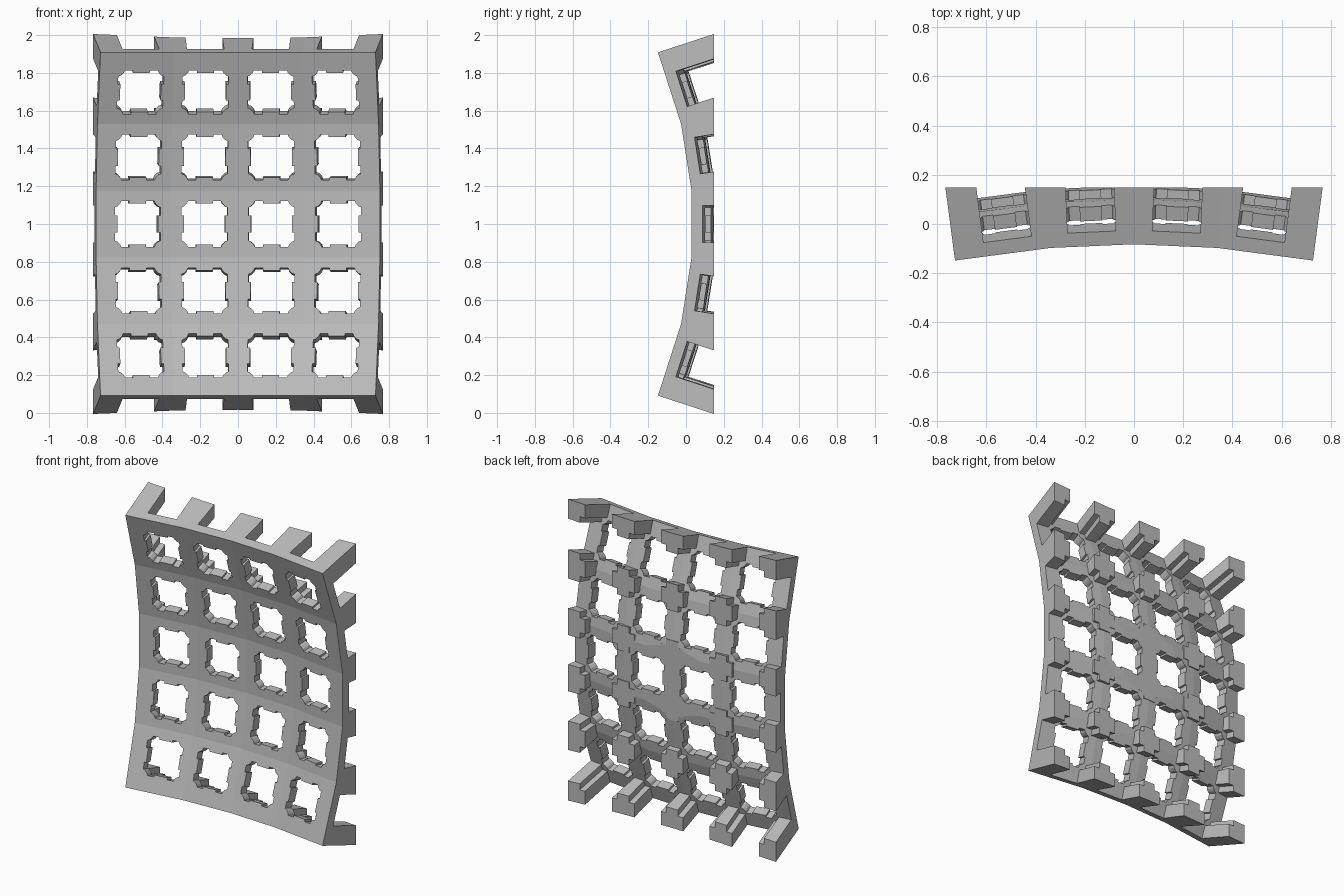
import bpy, bmesh
from math import sin, cos, tan, radians
from mathutils import Matrix, Vector

cube = bpy.data.objects.get("Cube")
if cube:
    bpy.data.objects.remove(cube, do_unlink=True)

# Main dimensions
COLS, ROWS = 4, 5
PITCH, MARGIN = 0.355, 0.045
COL_STEP, ROW_STEP = radians(5), radians(9)
COL_R = PITCH / 2 / tan(COL_STEP / 2)
ROW_R = PITCH / 2 / tan(ROW_STEP / 2)
FRONT_Y, BACK_Y = 0.093, 0.148
PLATE = 0.06
END = PITCH / 2 + MARGIN

grey = bpy.data.materials.new("light grey")
grey.use_nodes = True
grey.diffuse_color = (0.5, 0.5, 0.5, 1)
grey.node_tree.nodes["Principled BSDF"].inputs["Base Color"].default_value = (0.5, 0.5, 0.5, 1)


def make_object(name, bm):
    bmesh.ops.recalc_face_normals(bm, faces=bm.faces)
    mesh = bpy.data.meshes.new(name)
    bm.to_mesh(mesh)
    bm.free()
    mesh.materials.append(grey)
    obj = bpy.data.objects.new(name, mesh)
    bpy.context.collection.objects.link(obj)
    return obj


def cell_matrix(c, r):
    """Frame of one cell: x across, y into the panel, z up the panel."""
    a = (c - (COLS - 1) / 2) * COL_STEP
    b = (r - (ROWS - 1) / 2) * ROW_STEP
    return (Matrix.Translation((0, FRONT_Y - COL_R, 1)) @ Matrix.Rotation(-a, 4, 'Z')
            @ Matrix.Translation((0, COL_R - ROW_R, 0)) @ Matrix.Rotation(b, 4, 'X')
            @ Matrix.Translation((0, ROW_R, 0)))


def add_prism(bm, outline, y0, y1, matrix):
    lo = [bm.verts.new(matrix @ Vector((x, y0, z))) for x, z in outline]
    hi = [bm.verts.new(matrix @ Vector((x, y1, z))) for x, z in outline]
    bm.faces.new(lo)
    bm.faces.new(hi[::-1])
    for i in range(len(lo)):
        j = (i + 1) % len(lo)
        bm.faces.new((lo[j], lo[i], hi[i], hi[j]))


# Vertical profile as (forward drop, height, end slope)
profile = []
for k in range(ROWS + 1):
    n = k - ROWS / 2
    s = 1 if n > 0 else -1
    if k in (0, ROWS):
        b = (ROWS - 1) / 2 * ROW_STEP
        drop = ROW_R * (1 - cos(b)) + END * sin(b)
        profile.append((drop, s * (ROW_R * sin(b) + END * cos(b)), s * tan(b)))
    else:
        rad = ROW_R / cos(ROW_STEP / 2)
        profile.append((ROW_R - rad * cos(n * ROW_STEP), rad * sin(n * ROW_STEP), 0))

# Solid body: faceted dish in front, flat behind
bm = bmesh.new()
front, back = [], []
for k in range(COLS + 1):
    n = k - COLS / 2
    side = 1 if n > 0 else -1
    fcol, bcol = [], []
    for drop, z, slope in profile:
        d = COL_R - drop
        if k in (0, COLS):
            t = side * (COLS - 1) / 2 * COL_STEP
            u, spread = side * END, 1
        else:
            t, u, spread = n * COL_STEP, 0, cos(COL_STEP / 2)
            d /= spread
        x = u * cos(t) + d * sin(t)
        y = d * cos(t) - u * sin(t) + FRONT_Y - COL_R
        run = (BACK_Y - y) / cos(t)
        fcol.append(bm.verts.new((x, y, z + 1)))
        bcol.append(bm.verts.new((x + run * sin(t), BACK_Y, z + 1 + run * spread * slope)))
    front.append(fcol)
    back.append(bcol)
for c in range(COLS):
    for r in range(ROWS):
        for g in (front, back):
            bm.faces.new((g[c][r], g[c + 1][r], g[c + 1][r + 1], g[c][r + 1]))
    for r in (0, ROWS):
        bm.faces.new((front[c][r], front[c + 1][r], back[c + 1][r], back[c][r]))
for r in range(ROWS):
    for c in (0, COLS):
        bm.faces.new((front[c][r], front[c][r + 1], back[c][r + 1], back[c][r]))
panel = make_object("lattice_panel", bm)

# Window outline: stepped corners and a shallow tab on each side
quarter = [(0.109, -0.045), (0.109, 0.045), (0.122, 0.045), (0.122, 0.088),
           (0.108, 0.094), (0.094, 0.108), (0.088, 0.122), (0.045, 0.122)]
window = []
for q in range(4):
    for x, z in quarter:
        for _ in range(q):
            x, z = -z, x
        window.append((x, z))

# Cutters: one cross-shaped rear pocket per cell, and all windows together
cutters = []
P, A = 0.137, 0.098
holes = bmesh.new()
for c in range(COLS):
    for r in range(ROWS):
        m = cell_matrix(c, r)
        rt = 0.35 if c == COLS - 1 else 0.2
        lf = 0.35 if c == 0 else 0.2
        up = 0.35 if r == ROWS - 1 else 0.2
        dn = 0.35 if r == 0 else 0.2
        cross = [(rt, -A), (rt, A), (P, A), (P, P), (A, P), (A, up), (-A, up), (-A, P),
                 (-P, P), (-P, A), (-lf, A), (-lf, -A), (-P, -A), (-P, -P), (-A, -P),
                 (-A, -dn), (A, -dn), (A, -P), (P, -P), (P, -A)]
        bm = bmesh.new()
        add_prism(bm, cross, PLATE, 0.5, m)
        cutters.append(make_object("pocket_cutter", bm))
        add_prism(holes, window, -0.1, 0.4, m)
cutters.append(make_object("window_cutter", holes))

for cutter in cutters:
    cutter.hide_render = True
    mod = panel.modifiers.new("cut", 'BOOLEAN')
    mod.operation = 'DIFFERENCE'
    mod.solver = 'EXACT'
    mod.object = cutter

# Bake the cuts and drop the cutters
bpy.context.view_layer.update()
baked = bpy.data.meshes.new_from_object(panel.evaluated_get(bpy.context.evaluated_depsgraph_get()))
panel.modifiers.clear()
panel.data = baked
panel.data.materials.clear()
panel.data.materials.append(grey)
for poly in panel.data.polygons:
    poly.material_index = 0
    poly.use_smooth = False
for cutter in cutters:
    bpy.data.objects.remove(cutter, do_unlink=True)
